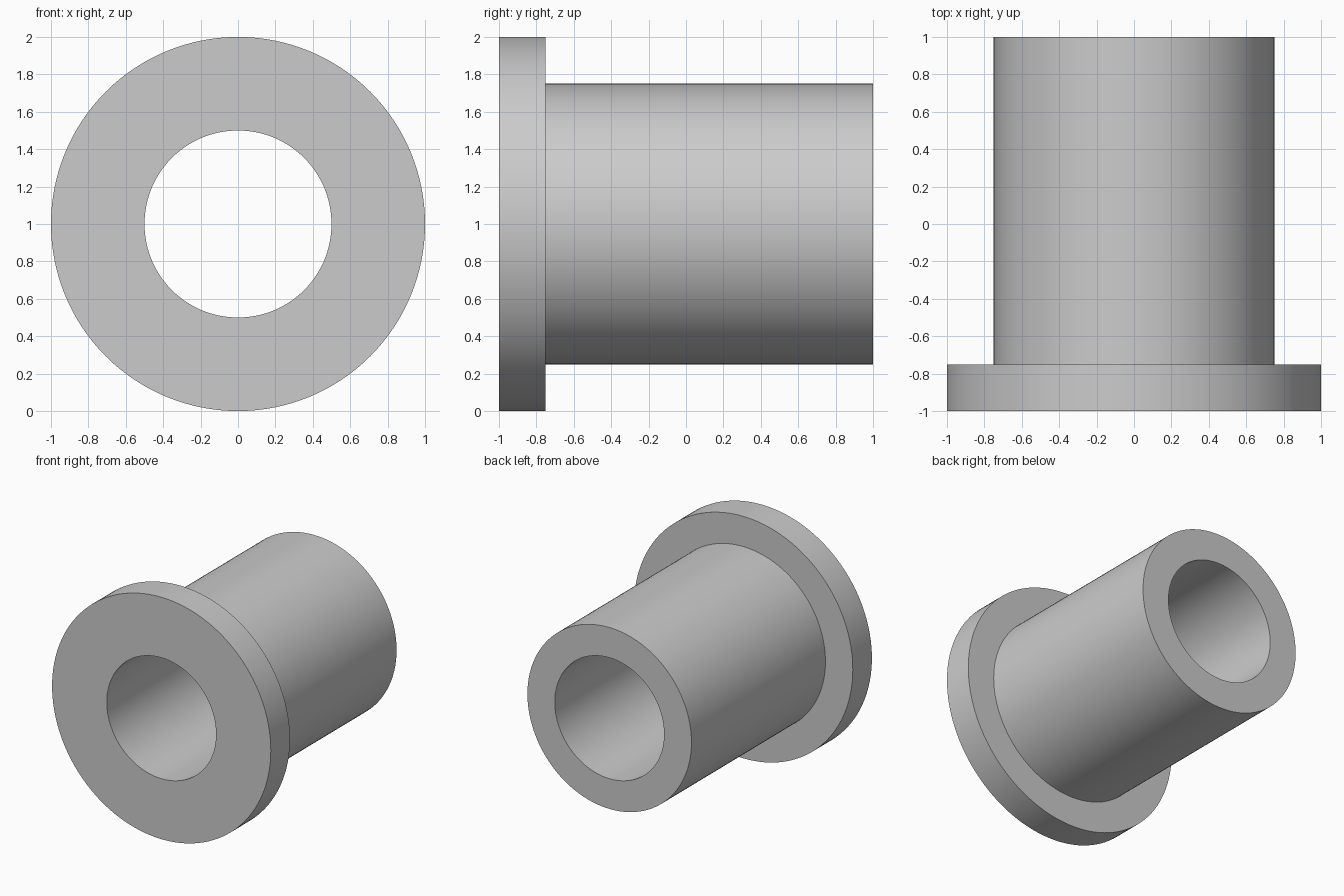
import bpy
import bmesh
import math
from mathutils import Vector

SEGMENTS = 128

# Remove the default cube
cube = bpy.data.objects.get("Cube")
if cube:
    bpy.data.objects.remove(cube, do_unlink=True)

# Plain grey material
grey = bpy.data.materials.new("plain grey")
grey.use_nodes = True
colour = (0.6, 0.6, 0.6, 1)
grey.diffuse_color = colour
grey.node_tree.nodes["Principled BSDF"].inputs["Base Color"].default_value = colour

# Half section as (radius, y): bore, flange, shoulder, sleeve
BORE, SLEEVE, FLANGE = 0.5, 0.75, 1.0
FRONT, SHOULDER, BACK = -1.0, -0.75, 1.0
section = [(BORE, FRONT), (FLANGE, FRONT), (FLANGE, SHOULDER),
           (SLEEVE, SHOULDER), (SLEEVE, BACK), (BORE, BACK)]

# Revolve the closed section around the y axis
bm = bmesh.new()
centre = Vector((0, 0, 1))
verts = [bm.verts.new(centre + Vector((r, y, 0))) for r, y in section]
edges = [bm.edges.new((v, verts[(i + 1) % len(verts)])) for i, v in enumerate(verts)]
bmesh.ops.spin(bm, geom=verts + edges, cent=centre, axis=(0, 1, 0),
               angle=math.tau, steps=SEGMENTS, use_merge=True)
bmesh.ops.remove_doubles(bm, verts=bm.verts[:], dist=0.0001)
bmesh.ops.recalc_face_normals(bm, faces=bm.faces[:])

mesh = bpy.data.meshes.new("flanged_bushing")
bm.to_mesh(mesh)
bm.free()
mesh.materials.append(grey)
bushing = bpy.data.objects.new("flanged_bushing", mesh)
bpy.context.collection.objects.link(bushing)

# Smooth round walls with crisp rims
bpy.ops.object.select_all(action="DESELECT")
bushing.select_set(True)
bpy.context.view_layer.objects.active = bushing
bpy.ops.object.shade_smooth_by_angle(angle=math.radians(30))
